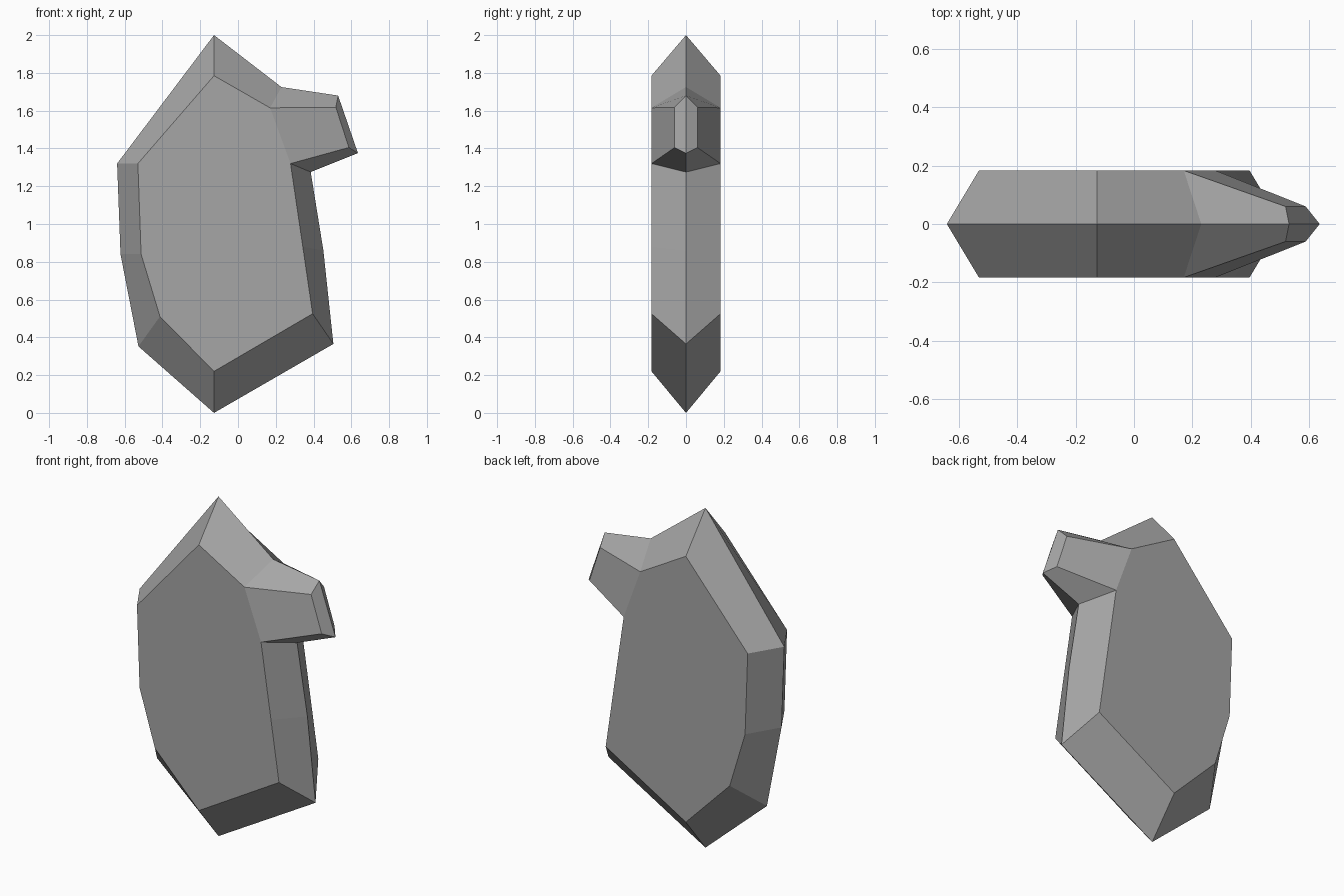
import bpy
import bmesh

cube = bpy.data.objects.get("Cube")
if cube:
    bpy.data.objects.remove(cube, do_unlink=True)

# Single stone colour
stone = bpy.data.materials.new("stone_grey")
stone.use_nodes = True
grey = (0.38, 0.38, 0.38, 1)
stone.diffuse_color = grey
shader = stone.node_tree.nodes["Principled BSDF"]
shader.inputs["Base Color"].default_value = grey
shader.inputs["Roughness"].default_value = 0.8

# Half thickness of the slab and of the branch tip
SLAB, TIP = 0.183, 0.06

# Outline from the peak, counter-clockwise: rim (x, z), face corner (x, z), half thickness
outline = [
    ((-0.127, 2.0), (-0.127, 1.785), SLAB),
    ((-0.64, 1.32), (-0.53, 1.32), SLAB),
    ((-0.622, 0.84), (-0.513, 0.84), SLAB),
    ((-0.527, 0.352), (-0.413, 0.51), SLAB),
    ((-0.127, 0), (-0.127, 0.22), SLAB),
    ((0.505, 0.365), (0.395, 0.525), SLAB),
    ((0.452, 0.86), (0.343, 0.88), SLAB),
    ((0.385, 1.275), (0.278, 1.32), SLAB),
    ((0.635, 1.375), (0.587, 1.405), TIP),
    ((0.53, 1.68), (0.518, 1.618), TIP),
    ((0.23, 1.725), (0.17, 1.615), SLAB),
]
branch = [7, 8, 9, 10]
slab = [i for i in range(len(outline)) if i not in (8, 9)]

bm = bmesh.new()
rim = [bm.verts.new((x, 0, z)) for (x, z), _, _ in outline]

# Front and back: bevel band, large slab face, tapering branch face
for side in (-1, 1):
    ring = [bm.verts.new((x, side * t, z)) for _, (x, z), t in outline]
    for i in range(len(ring)):
        j = (i + 1) % len(ring)
        bm.faces.new((rim[i], rim[j], ring[j], ring[i]))
    for part in (slab, branch):
        bm.faces.new([ring[i] for i in part])

bmesh.ops.recalc_face_normals(bm, faces=bm.faces)
mesh = bpy.data.meshes.new("faceted_stone")
bm.to_mesh(mesh)
bm.free()
mesh.materials.append(stone)
bpy.context.collection.objects.link(bpy.data.objects.new("faceted_stone", mesh))
